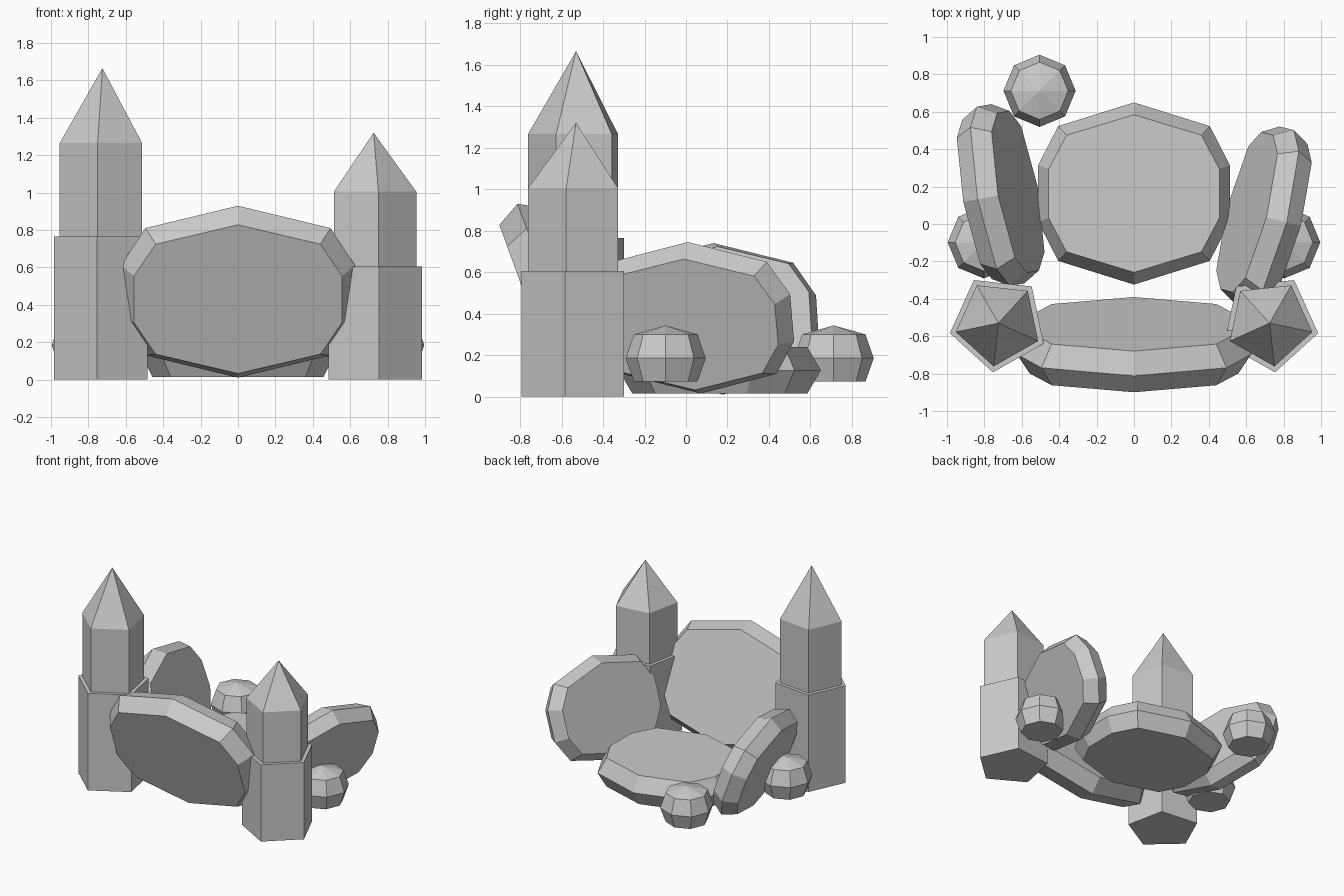
import bpy, bmesh
from math import sin, cos, radians, pi

if "Cube" in bpy.data.objects:
    bpy.data.objects.remove(bpy.data.objects["Cube"])


def loft(name, outline, levels, loc=(0, 0, 0), rot=(0, 0, 0)):
    """Stack scaled copies of a flat outline; levels are (x scale, y scale, z)."""
    bm = bmesh.new()
    rings = [[bm.verts.new((x * sx, y * sy, z)) for x, y in outline]
             for sx, sy, z in levels]
    n = len(outline)
    for low, high in zip(rings, rings[1:]):
        for i in range(n):
            j = (i + 1) % n
            bm.faces.new((low[i], low[j], high[j], high[i]))
    bm.faces.new(rings[0][::-1])
    if levels[-1][0]:
        bm.faces.new(rings[-1])
    # a zero-scale level collapses to a point
    bmesh.ops.remove_doubles(bm, verts=bm.verts, dist=1e-5)
    bmesh.ops.recalc_face_normals(bm, faces=bm.faces)
    mesh = bpy.data.meshes.new(name)
    bm.to_mesh(mesh)
    bm.free()
    ob = bpy.data.objects.new(name, mesh)
    ob.location = loc
    ob.rotation_euler = [radians(a) for a in rot]
    bpy.context.collection.objects.link(ob)
    return ob


def polygon(n, start=0):
    return [(cos(radians(start) + 2 * pi * i / n), sin(radians(start) + 2 * pi * i / n))
            for i in range(n)]


# Ten-sided rounded outline shared by all large slabs (unit half sizes)
half = [(1, -0.31), (1, 0.31), (0.79, 0.74), (0, 1)]
SLAB = half + [(-x, y) for x, y in half[2::-1]] + [(-0.79, -0.74), (0, -1), (0.79, -0.74)]


def slab(name, w, h, t, loc, rot=(0, 0, 0)):
    levels = [(w * 0.89, h * 0.865, -t), (w, h, 0), (w * 0.89, h * 0.865, t)]
    return loft(name, SLAB, levels, loc, rot)


# Large slabs: one flat, three leaning outwards
slab("seat_slab", 0.513, 0.487, 0.113, (0, 0.163, 0.127))
slab("front_slab", 0.626, 0.489, 0.117, (0, -0.645, 0.47), (110, 0, 0))
slab("right_slab", 0.487, 0.386, 0.1, (0.695, 0.04, 0.38), (109, 0, 75.5))
slab("left_slab", 0.487, 0.386, 0.1, (-0.713, 0.155, 0.375), (109, 0, -79.5))

# Five-sided towers with pointed tops
for side, sign, base, eave, tip in (("left", -1, 0.765, 1.265, 1.665),
                                    ("right", 1, 0.605, 1.005, 1.32)):
    pent = polygon(5, -90 + sign * 6.3)
    at = (sign * 0.725, -0.53, 0)
    loft(side + "_tower_base", pent, [(0.265, 0.265, 0), (0.265, 0.265, base)], at)
    loft(side + "_tower_spire", pent,
         [(0.233, 0.233, base - 0.02), (0.233, 0.233, eave), (0, 0, tip)], at)

# Small faceted feet
for name, x, y in (("back_foot", -0.505, 0.712), ("right_foot", 0.803, -0.098),
                   ("left_foot", -0.803, -0.098)):
    loft(name, polygon(8),
         [(0.153, 0.153, 0.072), (0.193, 0.193, 0.185), (0.153, 0.153, 0.3), (0, 0, 0.343)],
         (x, y, 0))
